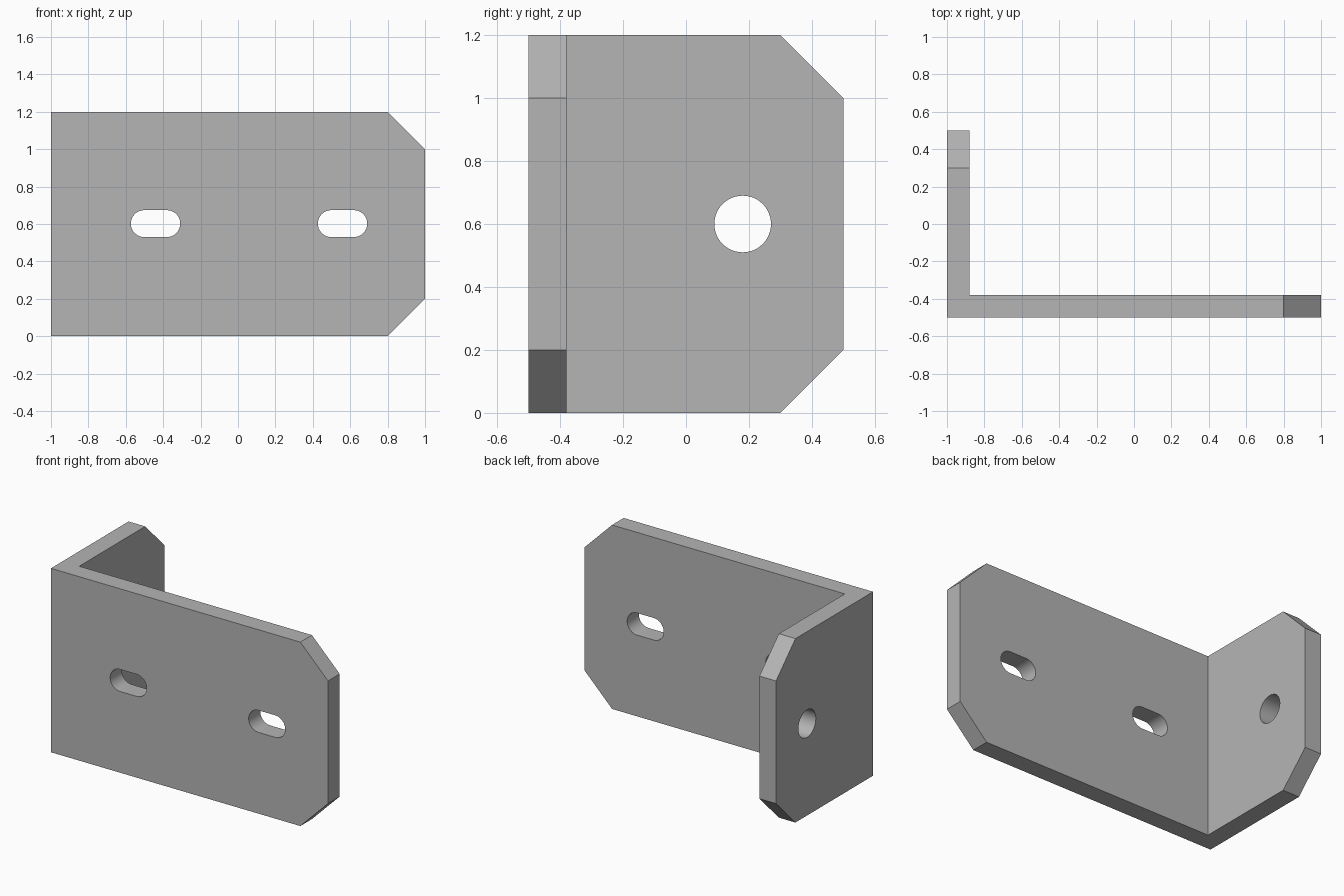
import bpy
import bmesh
from math import pi, cos, sin, radians
from mathutils import Vector

cube = bpy.data.objects.get("Cube")
if cube:
    bpy.data.objects.remove(cube, do_unlink=True)

HEIGHT = 1.2
CHAMFER = 0.2

grey = bpy.data.materials.new("plain grey metal")
grey.use_nodes = True
grey.diffuse_color = (0.46, 0.46, 0.46, 1)
grey.node_tree.nodes["Principled BSDF"].inputs["Base Color"].default_value = grey.diffuse_color


def prism(name, outline, direction, chamfer_rule=None):
    """Extrude a closed outline along a direction and optionally chamfer edges."""
    bm = bmesh.new()
    face = bm.faces.new([bm.verts.new(p) for p in outline])
    result = bmesh.ops.extrude_face_region(bm, geom=[face], use_keep_orig=True)
    moved = [v for v in result["geom"] if isinstance(v, bmesh.types.BMVert)]
    bmesh.ops.translate(bm, verts=moved, vec=Vector(direction))
    if chamfer_rule:
        edges = [e for e in bm.edges if chamfer_rule(e)]
        bmesh.ops.bevel(bm, geom=edges, offset=CHAMFER, offset_type='OFFSET',
                        segments=1, affect='EDGES')
    bmesh.ops.recalc_face_normals(bm, faces=bm.faces)
    mesh = bpy.data.meshes.new(name)
    bm.to_mesh(mesh)
    bm.free()
    mesh.materials.append(grey)
    obj = bpy.data.objects.new(name, mesh)
    bpy.context.collection.objects.link(obj)
    return obj


def rounded_slot(radius, half_straight, steps=24):
    """Outline of a slot; with no straight part it is a circle."""
    points = []
    for side in (1, -1):
        for i in range(steps + 1):
            a = -pi / 2 + pi * i / steps
            points.append((side * (half_straight + radius * cos(a)), side * radius * sin(a)))
    if half_straight == 0:
        points = points[:steps] + points[steps + 1:-1]
    return points


def free_end(edge):
    """True for the short horizontal edges at the outer ends of both plates."""
    a, b = (v.co for v in edge.verts)
    flat = abs(a.z - b.z) < 0.001
    return flat and (min(a.x, b.x) > 0.99 or min(a.y, b.y) > 0.49)


# L-shaped body with chamfered free corners
plan = [(-1, -0.5), (1, -0.5), (1, -0.38), (-0.88, -0.38), (-0.88, 0.5), (-1, 0.5)]
bracket = prism("angle_bracket", [(x, y, 0) for x, y in plan], (0, 0, HEIGHT), free_end)

# Two slots through the long plate, one round hole through the short plate
mid = HEIGHT / 2 + 0.002
cutters = [
    prism("slot_cutter", [(cx + u, -0.6, mid + w) for u, w in rounded_slot(0.072, 0.06)],
          (0, 0.3, 0))
    for cx in (-0.441, 0.559)
]
cutters.append(prism("round_hole_cutter",
                     [(-1.1, 0.18 + u, HEIGHT / 2 + w) for u, w in rounded_slot(0.09, 0)],
                     (0.3, 0, 0)))

bpy.ops.object.select_all(action='DESELECT')
bracket.select_set(True)
bpy.context.view_layer.objects.active = bracket
for cutter in cutters:
    cutter.hide_render = True
    cut = bracket.modifiers.new("cut", 'BOOLEAN')
    cut.operation = 'DIFFERENCE'
    cut.solver = 'EXACT'
    cut.object = cutter
    bpy.ops.object.modifier_apply(modifier=cut.name)
    bpy.data.objects.remove(cutter, do_unlink=True)

# Smooth hole walls, crisp plate edges
bpy.ops.object.shade_smooth_by_angle(angle=radians(30))
